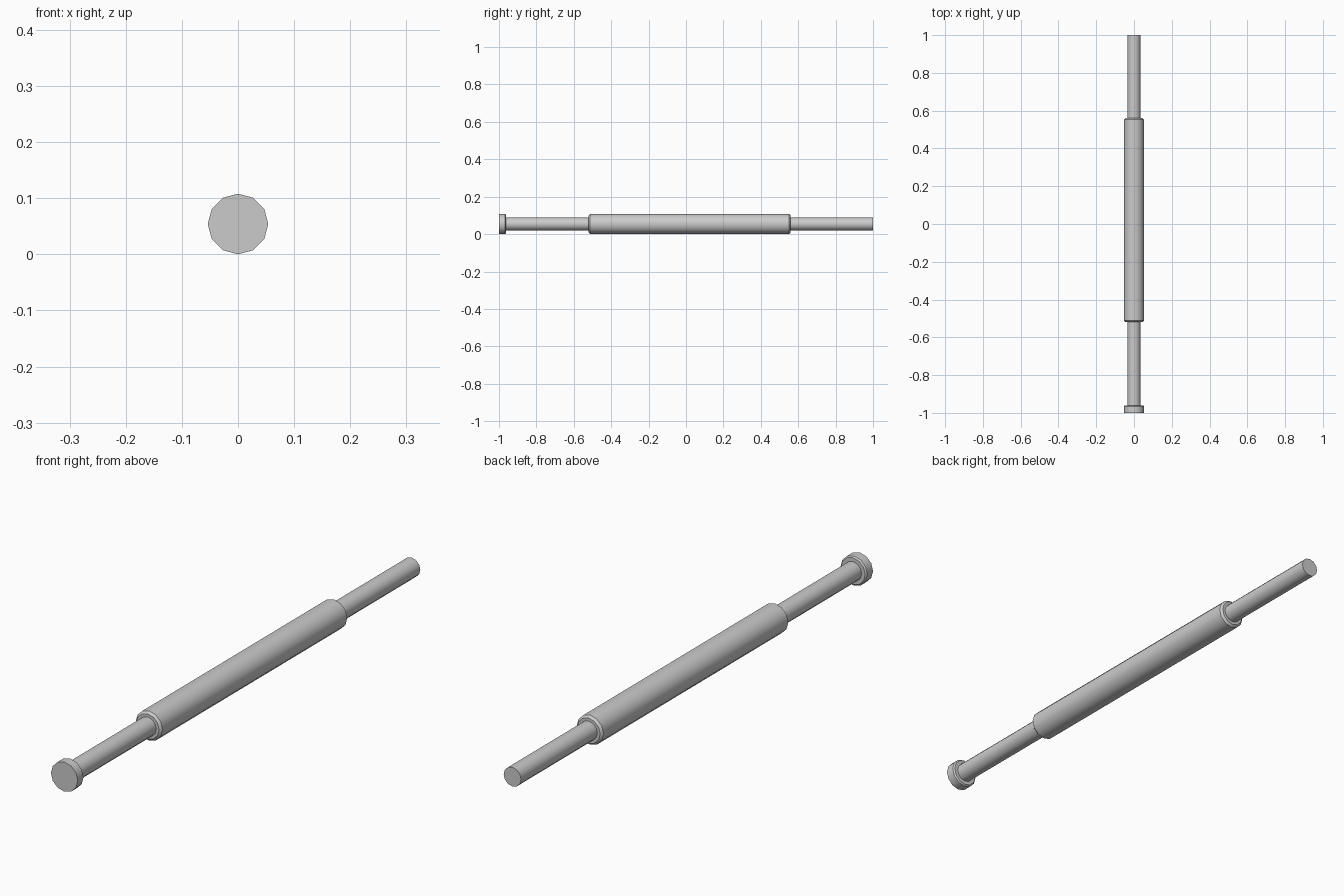
import bpy, bmesh, math

if "Cube" in bpy.data.objects:
    bpy.data.objects.remove(bpy.data.objects["Cube"])

SIDES = 12
AXIS_Z = 0.054


def lathe(name, profile):
    """Closed solid turned around the y axis from (y, radius) points."""
    bm = bmesh.new()
    rings = []
    for y, r in profile:
        rings.append([bm.verts.new((r * math.sin(2 * math.pi * i / SIDES), y,
                                    AXIS_Z + r * math.cos(2 * math.pi * i / SIDES)))
                      for i in range(SIDES)])
    for a, b in zip(rings, rings[1:]):
        for i in range(SIDES):
            j = (i + 1) % SIDES
            bm.faces.new((a[i], a[j], b[j], b[i]))
    bm.faces.new(rings[0])
    bm.faces.new(rings[-1])
    bmesh.ops.recalc_face_normals(bm, faces=bm.faces)
    mesh = bpy.data.meshes.new(name)
    bm.to_mesh(mesh)
    bm.free()
    obj = bpy.data.objects.new(name, mesh)
    bpy.context.collection.objects.link(obj)
    bpy.ops.object.select_all(action='DESELECT')
    obj.select_set(True)
    bpy.context.view_layer.objects.active = obj
    bpy.ops.object.shade_smooth_by_angle(angle=math.radians(35))
    return obj


# Thin rod running the full length
lathe("rod", [(-0.98, 0.035), (1.0, 0.035)])

# Thick middle sleeve with chamfered ends
lathe("sleeve", [(-0.52, 0.046), (-0.512, 0.054), (0.552, 0.054), (0.56, 0.046)])

# Flat end cap with a small chamfer towards the rod
lathe("end_cap", [(-1.0, 0.054), (-0.967, 0.054), (-0.962, 0.049)])
